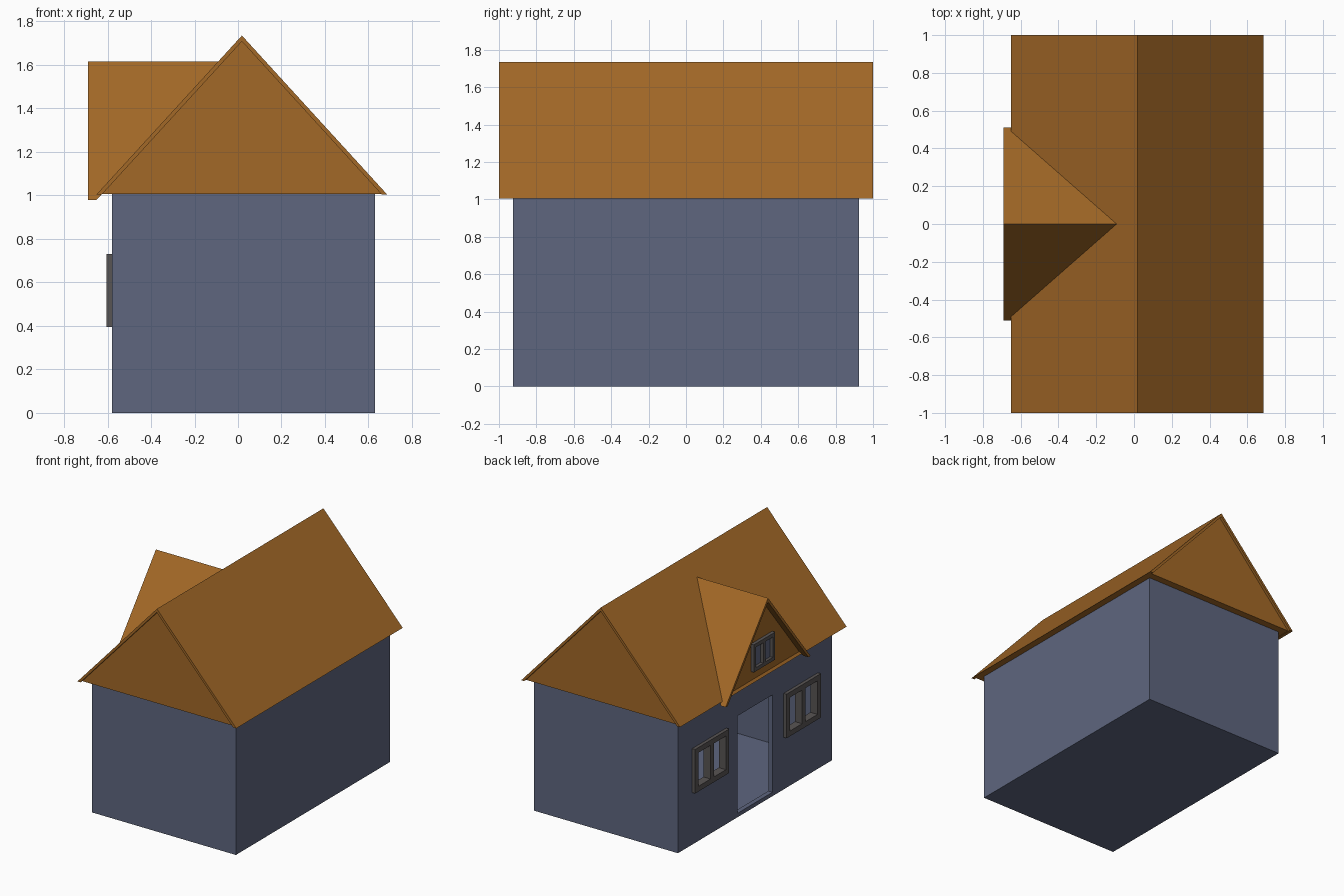
import bpy, bmesh
from mathutils import Vector

if "Cube" in bpy.data.objects:
    bpy.data.objects.remove(bpy.data.objects["Cube"])


def material(name, rgb):
    m = bpy.data.materials.new(name)
    m.diffuse_color = (*rgb, 1)
    m.use_nodes = True
    m.node_tree.nodes["Principled BSDF"].inputs["Base Color"].default_value = m.diffuse_color
    return m


ROOF = material("roof_brown", (0.365, 0.140, 0.020))
WALL = material("wall_blue_grey", (0.112, 0.133, 0.212))
FRAME = material("frame_grey", (0.098, 0.089, 0.088))


def finish(name, bm, mat):
    bmesh.ops.recalc_face_normals(bm, faces=bm.faces[:])
    me = bpy.data.meshes.new(name)
    bm.to_mesh(me)
    bm.free()
    me.materials.append(mat)
    ob = bpy.data.objects.new(name, me)
    bpy.context.collection.objects.link(ob)
    return ob


def add_box(bm, lo, hi):
    lo, hi = Vector(lo), Vector(hi)
    verts = bmesh.ops.create_cube(bm, size=1)["verts"]
    for v in verts:
        v.co = Vector(((lo[i] + hi[i]) / 2 + v.co[i] * (hi[i] - lo[i])) for i in range(3))


def box(name, lo, hi, mat):
    bm = bmesh.new()
    add_box(bm, lo, hi)
    return finish(name, bm, mat)


def prism(name, profile, axis, a, b, mat, cut=None):
    """Extrude a (horizontal, z) profile along x or y; cut keeps the side along the normal."""
    bm = bmesh.new()
    place = (lambda p, t: (t, p[0], p[1])) if axis == "x" else (lambda p, t: (p[0], t, p[1]))
    face = bm.faces.new([bm.verts.new(place(p, a)) for p in profile])
    new = bmesh.ops.extrude_face_region(bm, geom=[face])["geom"]
    shift = Vector(place((0, 0), b - a))
    bmesh.ops.translate(bm, vec=shift, verts=[v for v in new if isinstance(v, bmesh.types.BMVert)])
    if cut:
        bmesh.ops.bisect_plane(bm, geom=bm.verts[:] + bm.edges[:] + bm.faces[:],
                               plane_co=cut[0], plane_no=cut[1], clear_inner=True)
    return finish(name, bm, mat)


def window(name, x0, x1, yc, z0, z1, half, bar):
    """Two-light frame: outer border plus a centre mullion."""
    bm = bmesh.new()
    for y in (yc - half + bar / 2, yc, yc + half - bar / 2):
        add_box(bm, (x0, y - bar / 2, z0), (x1, y + bar / 2, z1))
    for z in (z0 + bar / 2, z1 - bar / 2):
        add_box(bm, (x0, yc - half, z - bar / 2), (x1, yc + half, z + bar / 2))
    return finish(name, bm, FRAME)


# Hollow house body with door and window openings
body = box("house_walls", (-0.58, -0.925, 0), (0.63, 0.925, 1.01), WALL)
cutters = [
    box("room_cutter", (-0.545, -0.89, 0.012), (0.595, 0.89, 0.99), WALL),
    box("door_cutter", (-0.7, -0.21, 0.03), (-0.5, 0.21, 0.77), WALL),
]
for s in (-1, 1):
    cutters.append(box("window_cutter", (-0.7, s * 0.55 - 0.19, 0.41),
                       (-0.5, s * 0.55 + 0.19, 0.715), WALL))
bpy.context.view_layer.objects.active = body
for c in cutters:
    mod = body.modifiers.new("opening", "BOOLEAN")
    mod.operation = "DIFFERENCE"
    mod.solver = "EXACT"
    mod.object = c
    bpy.ops.object.modifier_apply(modifier=mod.name)
for c in cutters:
    bpy.data.objects.remove(c)

# Ground floor windows
for s, side in ((-1, "front"), (1, "back")):
    window(side + "_window", -0.605, -0.545, s * 0.55, 0.395, 0.73, 0.205, 0.04)

# Main roof: thin covering over recessed gables
prism("main_roof", [(-0.65, 1.005), (0.018, 1.735), (0.685, 1.005),
                    (0.66, 1.005), (0.018, 1.708), (-0.625, 1.005)], "y", -1, 1, ROOF)
prism("main_gables", [(-0.63, 1.007), (0.018, 1.715), (0.665, 1.007)], "y", -0.98, 0.98, ROOF)

# Dormer, trimmed just below the main roof slope
slope = 0.73 / 0.668
cut = (Vector((0.018, 0, 1.71)), Vector((-slope, 0, 1)))
prism("dormer_roof", [(-0.51, 0.98), (0, 1.615), (0.51, 0.98),
                      (0.485, 0.98), (0, 1.584), (-0.485, 0.98)], "x", -0.69, -0.05, ROOF, cut)
prism("dormer_gable", [(-0.475, 1.0), (0, 1.59), (0.475, 1.0)], "x", -0.635, -0.08, ROOF, cut)
window("dormer_window", -0.66, -0.63, 0, 1.09, 1.30, 0.128, 0.028)
box("dormer_panes", (-0.638, -0.115, 1.10), (-0.632, 0.115, 1.29), WALL)
